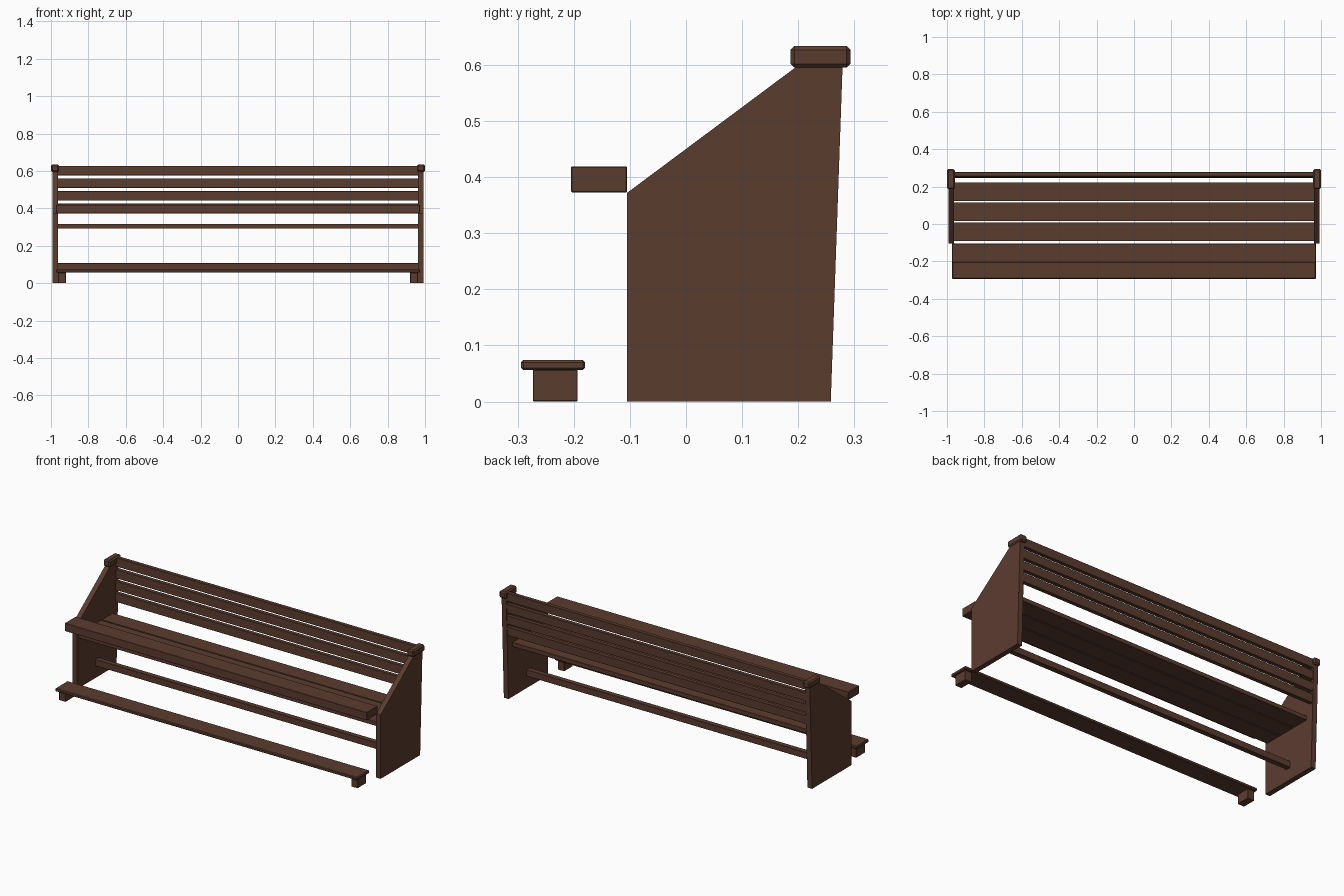
import bpy, bmesh, math
from mathutils import Vector

if "Cube" in bpy.data.objects:
    bpy.data.objects.remove(bpy.data.objects["Cube"])

wood = bpy.data.materials.new("dark brown wood")
wood.diffuse_color = (0.105, 0.045, 0.028, 1)
wood.use_nodes = True
wood.node_tree.nodes["Principled BSDF"].inputs["Base Color"].default_value = wood.diffuse_color


def finish(bm, name, bevel):
    bmesh.ops.recalc_face_normals(bm, faces=bm.faces)
    if bevel:
        bmesh.ops.bevel(bm, geom=bm.edges[:], offset=bevel, segments=1,
                        affect='EDGES', profile=0.5)
    me = bpy.data.meshes.new(name)
    bm.to_mesh(me)
    bm.free()
    me.materials.append(wood)
    ob = bpy.data.objects.new(name, me)
    bpy.context.collection.objects.link(ob)
    return ob


def extrude_x(name, profile, x0, x1, bevel=0.0):
    """Extrude a (y, z) profile along x."""
    bm = bmesh.new()
    face = bm.faces.new([bm.verts.new((x0, y, z)) for y, z in profile])
    out = bmesh.ops.extrude_face_region(bm, geom=[face])
    new = [v for v in out["geom"] if isinstance(v, bmesh.types.BMVert)]
    bmesh.ops.translate(bm, verts=new, vec=Vector((x1 - x0, 0, 0)))
    return finish(bm, name, bevel)


def box(name, x0, x1, y0, y1, z0, z1, bevel=0.0015):
    return extrude_x(name, [(y0, z0), (y1, z0), (y1, z1), (y0, z1)], x0, x1, bevel)


# end panels, caps and kneeler feet, mirrored left and right
panel = [(-0.105, 0), (0.258, 0), (0.279, 0.597), (0.197, 0.597), (-0.105, 0.372)]
for side, s in (("left", -1), ("right", 1)):
    def span(a, b):
        return sorted((s * a, s * b))
    extrude_x(side + "_end_panel", panel, *span(0.963, 0.993))
    box(side + "_panel_cap", *span(0.957, 1.0), 0.186, 0.293, 0.595, 0.634, 0.007)
    box(side + "_kneeler_foot", *span(0.92, 0.962), -0.273, -0.193, 0, 0.057)

# kneeler board and front shelf
box("kneeler_board", -0.973, 0.973, -0.294, -0.18, 0.056, 0.074, 0.004)
box("front_shelf", -0.973, 0.973, -0.205, -0.105, 0.373, 0.419)

# seat planks
for i in range(3):
    y = -0.092 + i * 0.107
    box("seat_plank_%d" % (i + 1), -0.964, 0.964, y, y + 0.101, 0.292, 0.317)

# leaning back slats
lean = 0.0352
for i in range(4):
    z0 = 0.374 + i * 0.0675
    z1 = z0 + 0.051
    b0 = 0.256 + lean * z0
    b1 = 0.256 + lean * z1
    extrude_x("back_slat_%d" % (i + 1),
              [(b0 - 0.023, z0), (b0, z0), (b1, z1), (b1 - 0.023, z1)],
              -0.964, 0.964, 0.0015)

# low stretcher rail between the panels
box("stretcher_rail", -0.964, 0.964, 0.063, 0.093, 0.07, 0.108)
